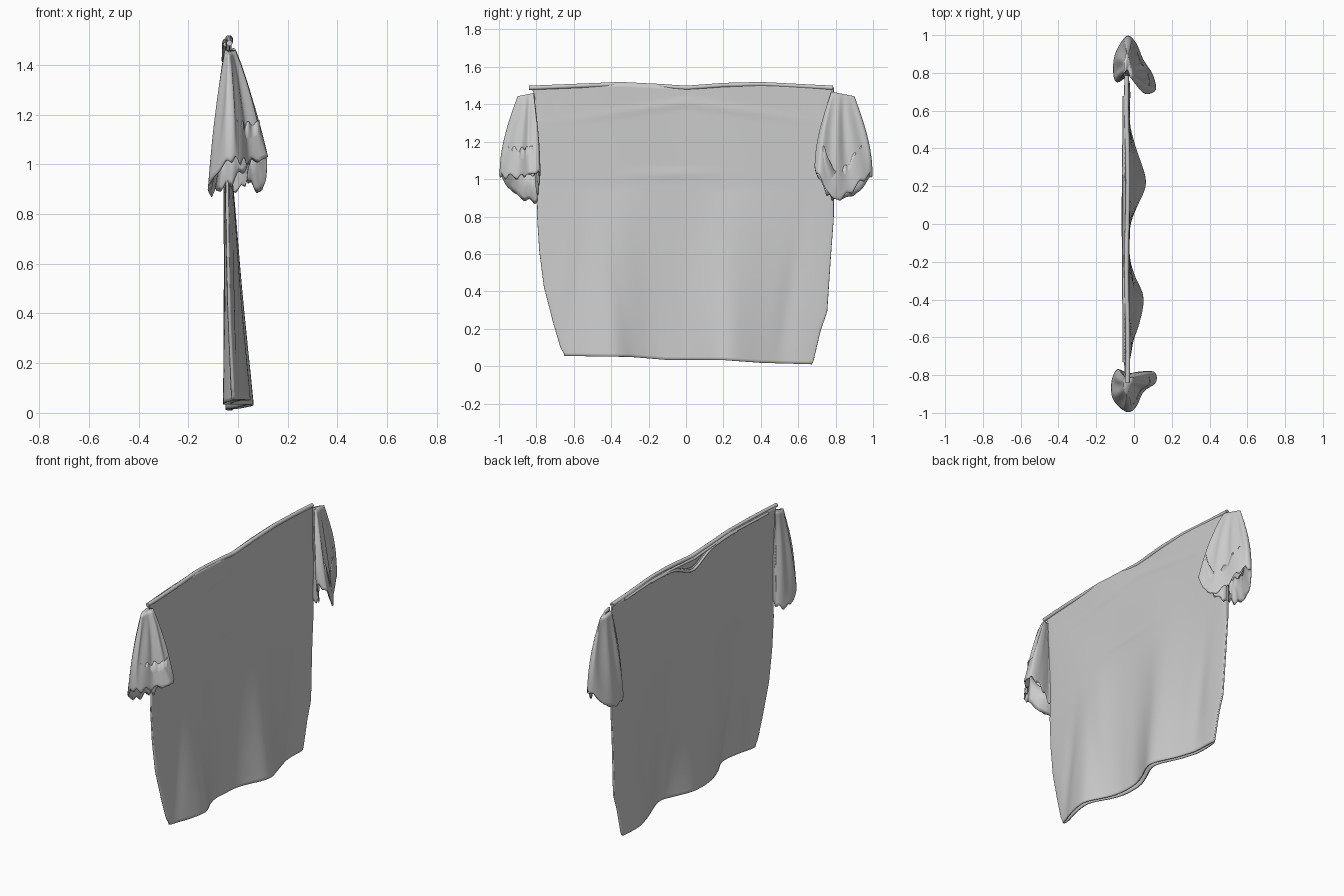
import bpy, bmesh, math
from mathutils import Vector

if "Cube" in bpy.data.objects:
    bpy.data.objects.remove(bpy.data.objects["Cube"], do_unlink=True)

fabric = bpy.data.materials.new("grey_fabric")
fabric.use_nodes = True
GREY = (0.6, 0.6, 0.6, 1)
fabric.diffuse_color = GREY
fabric.node_tree.nodes["Principled BSDF"].inputs["Base Color"].default_value = GREY


def lerp(a, b, t):
    return a + (b - a) * t


def table(points, x):
    """Smooth interpolation through a short list of (x, value) pairs."""
    if x <= points[0][0]:
        return points[0][1]
    for (x0, v0), (x1, v1) in zip(points, points[1:]):
        if x <= x1:
            return lerp(v0, v1, (x - x0) / (x1 - x0))
    return points[-1][1]


def bump(x, centre, width):
    return math.exp(-((x - centre) / width) ** 2)


def loft(name, rings, cap_first=False, thickness=0.006):
    """Skin closed rings of points into a cloth shell."""
    bm = bmesh.new()
    rows = [[bm.verts.new(p) for p in ring] for ring in rings]
    n = len(rows[0])
    for a, b in zip(rows, rows[1:]):
        for i in range(n):
            k = (i + 1) % n
            bm.faces.new((a[i], a[k], b[k], b[i]))
    if cap_first:
        bm.faces.new(rows[0])
    bmesh.ops.recalc_face_normals(bm, faces=bm.faces)
    mesh = bpy.data.meshes.new(name)
    bm.to_mesh(mesh)
    bm.free()
    mesh.materials.append(fabric)
    obj = bpy.data.objects.new(name, mesh)
    bpy.context.collection.objects.link(obj)
    mesh.shade_smooth()
    shell = obj.modifiers.new("cloth_thickness", "SOLIDIFY")
    shell.thickness = thickness
    shell.offset = -1
    return obj


def cord(name, points, radius):
    """Rounded strip of cloth along a path."""
    curve = bpy.data.curves.new(name, "CURVE")
    curve.dimensions = "3D"
    curve.bevel_depth = radius
    curve.bevel_resolution = 3
    curve.use_fill_caps = True
    spline = curve.splines.new("POLY")
    spline.points.add(len(points) - 1)
    for sp, p in zip(spline.points, points):
        sp.co = (*p, 1)
    curve.materials.append(fabric)
    obj = bpy.data.objects.new(name, curve)
    bpy.context.collection.objects.link(obj)
    return obj


# Outline of the torso: side edges by height, top and hem by width
LOW_Y = [(0.03, -0.65), (0.06, -0.67), (0.2, -0.71), (0.4, -0.76), (0.6, -0.785),
         (0.8, -0.797), (1.0, -0.79), (1.46, -0.81), (1.5, -0.83)]
HIGH_Y = [(0.0, 0.66), (0.03, 0.68), (0.2, 0.72), (0.3, 0.755), (0.6, 0.775),
          (0.8, 0.79), (1.5, 0.79)]
HEM = [(-0.67, 0.055), (-0.3, 0.05), (-0.1, 0.033), (0.2, 0.033), (0.4, 0.018), (0.67, 0.01)]
TOP = [(-0.84, 1.49), (-0.35, 1.51), (-0.15, 1.5), (0, 1.49), (0.2, 1.505), (0.4, 1.51), (0.79, 1.49)]
# Outward folds along the hem
FOLDS = [(-0.8, 0), (-0.62, 0.028), (-0.5, 0.062), (-0.42, 0.08), (-0.36, 0.078), (-0.25, 0.02),
         (-0.17, 0), (0, 0), (0.1, 0.04), (0.18, 0.083), (0.23, 0.092), (0.3, 0.07),
         (0.42, 0.03), (0.55, 0.005), (0.7, 0.01)]


def fold(y):
    return sum(table(FOLDS, y + d * 0.02) for d in range(-2, 3)) / 5


def neck_drop(y):
    return 0.06 * bump(y, 0.02, 0.13)


def cloth_x(y, z):
    """Middle surface of the hanging cloth."""
    x = -0.04 + fold(y) * max(0, 1 - z / 0.95)
    x += 0.003 * math.sin(9 * y + 3 * z) * math.sin(4 * z + 1)
    x += 0.004 * bump(z, 1.03 + 0.02 * y, 0.02) * bump(y, -0.08, 0.2)
    x += 0.004 * bump(z, 1.41 - 0.15 * abs(y), 0.02) * bump(y, 0, 0.5)
    for centre, slant in ((-0.62, 0.1), (-0.3, -0.12), (0.5, 0.15)):
        x -= 0.008 * bump(y, centre + slant * z, 0.05) * bump(z, 0.35, 0.35)
    return x


# Torso: two cloth layers joined at the sides, open at hem and neck
COLS, ROWS = 180, 90
torso_rings = []
for j in range(ROWS + 1):
    v = j / ROWS
    ring = []
    for i in range(COLS):
        a = 2 * math.pi * i / COLS
        z_guess = lerp(0.02, 1.5, v)
        lo, hi = table(LOW_Y, z_guess), table(HIGH_Y, z_guess)
        y = lerp(lo, hi, 0.5 - 0.5 * math.cos(a))
        top = table(TOP, y) - (neck_drop(y) if math.sin(a) < 0 else 0)
        z = lerp(table(HEM, y), top, v)
        half = math.copysign(abs(math.sin(a)) ** 0.4, math.sin(a))
        half *= lerp(0.018, 0.013, v)
        ring.append((cloth_x(y, z) + half, y, z))
    torso_rings.append(ring)
loft("shirt_body", torso_rings)

# Shoulder seam ridge along the top edge
ys = [lerp(-0.84, 0.785, i / 60) for i in range(61)]
cord("shoulder_seam", [(-0.036 + 0.004 * math.sin(7 * y), y, table(TOP, y) - 0.002) for y in ys], 0.012)
cord("shoulder_fold", [(-0.052, y, table(TOP, y) - 0.012) for y in ys[4:-4]], 0.008)

# Collar band drooping on the neck side
neck = [lerp(-0.42, 0.42, i / 40) for i in range(41)]
cord("collar", [(cloth_x(y, 1.45) - 0.016, y, table(TOP, y) - 0.015 - neck_drop(y)) for y in neck], 0.008)


def smooth_loop(points, steps):
    """Closed Catmull-Rom loop through the given points."""
    pts = [Vector(p) for p in points]
    out = []
    for i in range(len(pts)):
        p0, p1, p2, p3 = (pts[(i + k - 1) % len(pts)] for k in range(4))
        for s in range(steps):
            t = s / steps
            out.append(0.5 * (2 * p1 + (p2 - p0) * t + (2 * p0 - 5 * p1 + 4 * p2 - p3) * t * t
                              + (3 * p1 - p0 - 3 * p2 + p3) * t ** 3))
    return out


def sleeve(name, side, hem_points):
    """Loft from a narrow shoulder slit to a flared, crumpled hem."""
    hem = smooth_loop(hem_points, 10)
    centre = sum(hem, Vector()) / len(hem)
    rings = []
    for j in range(31):
        t = j / 30
        ring = []
        for i, p in enumerate(hem):
            out = abs(p.y) - 0.72
            start = Vector((-0.04 + 0.18 * (p.x + 0.04), side * (0.79 + 0.4 * out), 1.465 - 0.08 * out))
            ease = math.sin(t * math.pi / 2)
            crease = 0.005 * math.sin(i * 0.55 + 2 * t) * math.sin(math.pi * t)
            q = Vector((lerp(start.x, p.x, t ** 0.85) + crease,
                        lerp(start.y, p.y, ease),
                        lerp(start.z, p.z, t)))
            q.z += 0.008 * math.sin(i * 0.75) * t ** 6
            ring.append(q)
        rings.append(ring)
    # Hem tucked back up inside
    for shrink, lift in ((0.95, -0.008), (0.85, 0.015), (0.75, 0.07), (0.7, 0.14)):
        ring = []
        for i, p in enumerate(rings[30]):
            q = centre.lerp(p, shrink)
            q.z = p.z + lift + 0.008 * math.sin(i * 0.9)
            ring.append(q)
        rings.append(ring)
    return loft(name, rings, cap_first=True, thickness=0.004)


# Sleeves hang from both shoulders, longer on one side of the hem
sleeve("front_sleeve", -1, [
    (-0.09, -0.77, 0.9), (-0.12, -0.84, 0.89), (-0.11, -0.93, 0.94), (-0.04, -0.995, 1.02),
    (0.01, -0.97, 1.02), (0.05, -0.89, 1.02), (0.115, -0.84, 1.03), (0.11, -0.785, 1.04),
    (0.04, -0.78, 1.0), (-0.03, -0.79, 0.93)])
sleeve("back_sleeve", 1, [
    (-0.09, 0.75, 0.93), (-0.11, 0.8, 0.91), (-0.1, 0.9, 0.92), (-0.04, 0.995, 1.02),
    (0.01, 0.96, 1.01), (0.05, 0.87, 0.93), (0.1, 0.79, 0.9), (0.115, 0.71, 1.02),
    (0.06, 0.69, 1.05), (0.03, 0.75, 0.93), (-0.03, 0.785, 0.9)])
